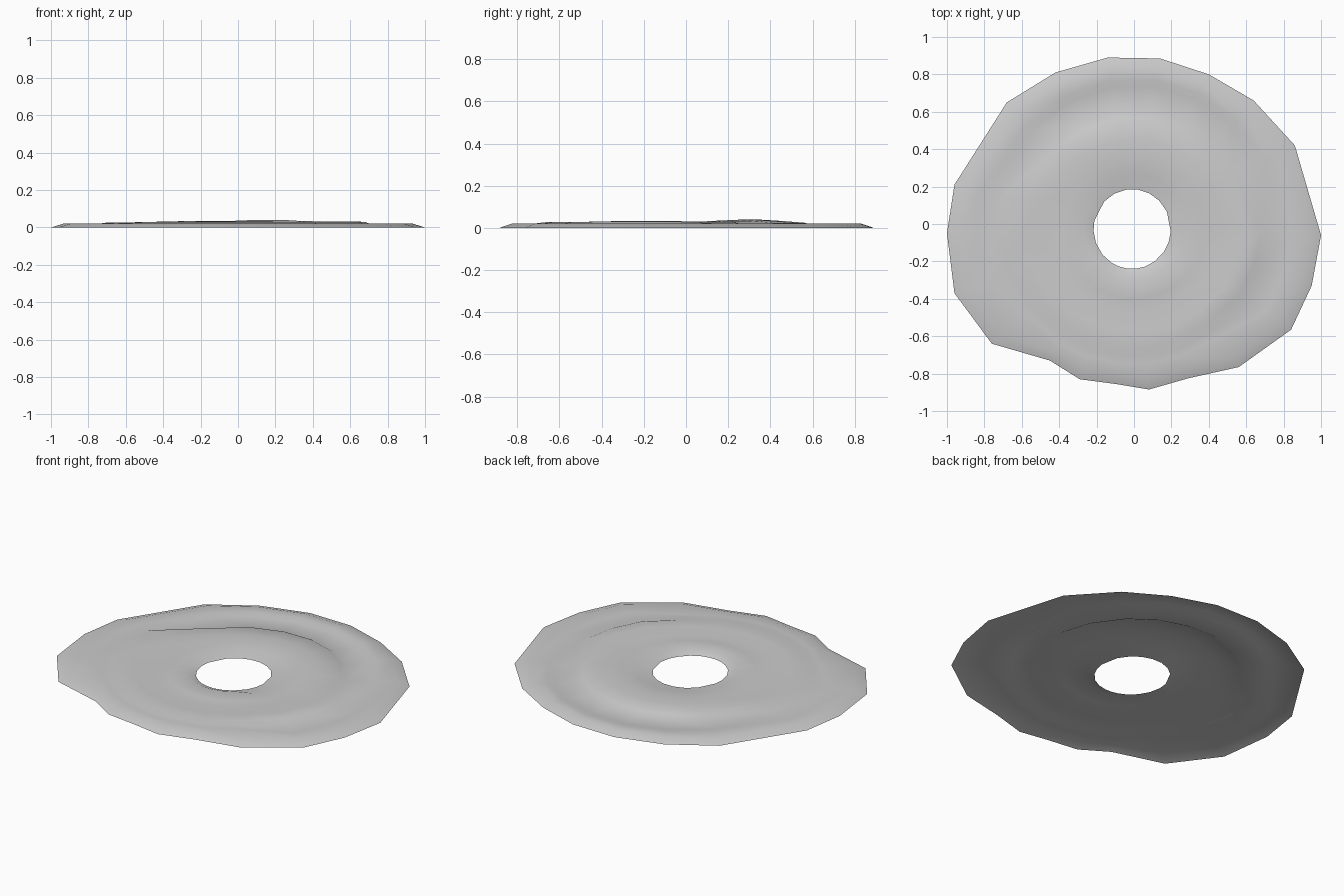
import bpy, bmesh, math

if "Cube" in bpy.data.objects:
    bpy.data.objects.remove(bpy.data.objects["Cube"])

# Irregular outer outline of the thin dished sheet (counter-clockwise)
OUTLINE = [(1, -.06), (.86, .42), (.64, .66), (.40, .80), (.14, .885), (-.14, .89),
           (-.42, .81), (-.68, .65), (-.96, .21), (-1, -.05), (-.96, -.37), (-.76, -.64),
           (-.45, -.73), (-.29, -.83), (-.1, -.855), (.08, -.885), (.29, -.825),
           (.56, -.765), (.84, -.565), (.95, -.33)]
N = len(OUTLINE)
CX, CY = -.01, -.027      # hole centre
HOLE_R, HOLE_Z = .213, .012


def profile(i):
    """Radius / height pairs from the hole outwards for one spoke."""
    if 1 <= i <= 7:                       # rear: tall ridge and long recessed arc
        peak = .039 if 2 <= i <= 4 else .034
        return [(.29, .024), (.38, peak), (.46, .033), (.575, .024),
                (.60, .011), (.74, .012), (.78, .02)]
    if i in (0, 18, 19):                  # right: short recessed pad
        return [(.29, .022), (.38, .024), (.48, .022), (.60, .032),
                (.68, .03), (.72, .014), (.84, .014)]
    if i in (8, 9, 10):                   # left: shallow pad
        return [(.27, .028), (.38, .022), (.50, .022), (.60, .027),
                (.72, .025), (.74, .018), (.84, .018)]
    # front: gentle double ridge
    return [(.27, .032), (.38, .026), (.47, .02), (.58, .029),
            (.66, .028), (.71, .022), (.75, .02)]


bm = bmesh.new()
spokes = []
for i, (x, y) in enumerate(OUTLINE):
    a = math.atan2(y, x)
    c, s = math.cos(a), math.sin(a)
    col = [bm.verts.new((CX + HOLE_R * .97 * c, CY + HOLE_R * s, HOLE_Z))]
    for r, z in profile(i):
        col.append(bm.verts.new((r * c, r * s - .02 * (r < .4), z)))
    col.append(bm.verts.new((x * .935, y * .935, .02)))   # bevelled rim
    col.append(bm.verts.new((x, y, 0)))
    spokes.append(col)

# Extra hole vertices are avoided: the quads join neighbouring spokes
for i in range(N):
    a, b = spokes[i], spokes[(i + 1) % N]
    for k in range(len(a) - 1):
        bm.faces.new((a[k], a[k + 1], b[k + 1], b[k]))
bm.normal_update()

mesh = bpy.data.meshes.new("ring_plate")
bm.to_mesh(mesh)
bm.free()
plate = bpy.data.objects.new("ring_plate", mesh)
bpy.context.collection.objects.link(plate)
bpy.context.view_layer.objects.active = plate
plate.select_set(True)
bpy.ops.object.shade_smooth_by_angle(angle=math.radians(30))
